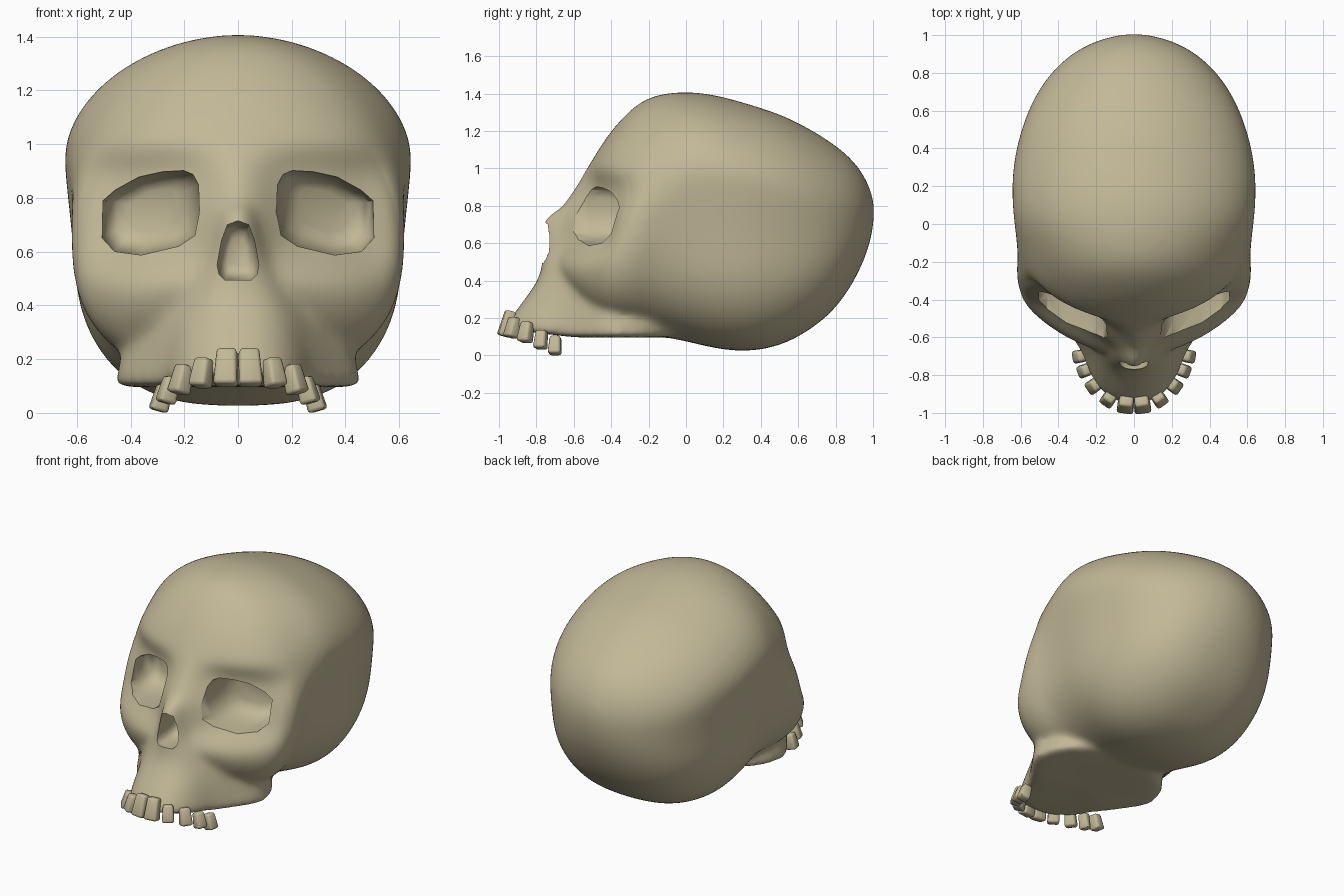
import bpy, bmesh, math
from mathutils import Vector, Matrix

if "Cube" in bpy.data.objects:
    bpy.data.objects.remove(bpy.data.objects["Cube"])

bone = bpy.data.materials.new("bone")
bone.diffuse_color = (0.54, 0.48, 0.31, 1)
bone.use_nodes = True
bone.node_tree.nodes["Principled BSDF"].inputs["Base Color"].default_value = bone.diffuse_color


def add_object(name, bm):
    bmesh.ops.recalc_face_normals(bm, faces=bm.faces)
    me = bpy.data.meshes.new(name)
    bm.to_mesh(me)
    bm.free()
    ob = bpy.data.objects.new(name, me)
    me.materials.append(bone)
    bpy.context.collection.objects.link(ob)
    return ob


def loft(bm, rings):
    """Skin a list of point rings and cap both ends."""
    vs = [[bm.verts.new(p) for p in r] for r in rings]
    n = len(vs[0])
    for a, b in zip(vs, vs[1:]):
        for i in range(n):
            bm.faces.new((a[i], a[(i + 1) % n], b[(i + 1) % n], b[i]))
    bm.faces.new(vs[0])
    bm.faces.new(vs[-1])


def superellipse(w, up, down, n_up, n_down, count=40):
    """Rounded outline with separate upper and lower halves."""
    pts = []
    for i in range(count):
        t = 2 * math.pi * i / count
        c, s = math.cos(t), math.sin(t)
        h, n = (up, n_up) if s >= 0 else (down, n_down)
        pts.append((w * math.copysign(abs(c) ** (2 / n), c),
                    h * math.copysign(abs(s) ** (2 / n), s)))
    return pts


def bake(ob):
    dg = bpy.context.evaluated_depsgraph_get()
    me = bpy.data.meshes.new_from_object(ob.evaluated_get(dg))
    ob.modifiers.clear()
    ob.data = me


def smooth(ob, deg):
    bpy.ops.object.select_all(action='DESELECT')
    ob.select_set(True)
    bpy.context.view_layer.objects.active = ob
    bpy.ops.object.shade_smooth_by_angle(angle=math.radians(deg))


# cranium and cheeks: sections along y (y, half width, bottom, top, widest level, lower n)
sections = [
    (-0.71, 0.13, 0.43, 0.74, 0.40, 2.0), (-0.64, 0.29, 0.34, 0.83, 0.30, 2.0),
    (-0.57, 0.42, 0.26, 0.93, 0.30, 2.1), (-0.46, 0.56, 0.15, 1.12, 0.36, 2.2),
    (-0.38, 0.61, 0.12, 1.23, 0.40, 2.3), (-0.27, 0.63, 0.11, 1.345, 0.44, 2.4),
    (-0.16, 0.62, 0.105, 1.40, 0.54, 2.5), (0.0, 0.64, 0.075, 1.414, 0.65, 2.7),
    (0.15, 0.655, 0.035, 1.398, 0.66, 2.8), (0.32, 0.65, 0.015, 1.35, 0.66, 2.8),
    (0.5, 0.61, 0.045, 1.295, 0.65, 2.7), (0.65, 0.555, 0.125, 1.22, 0.62, 2.6),
    (0.78, 0.475, 0.225, 1.14, 0.58, 2.4), (0.88, 0.375, 0.36, 1.06, 0.55, 2.2),
    (0.95, 0.26, 0.50, 0.97, 0.53, 2.1), (0.99, 0.14, 0.62, 0.88, 0.5, 2.0),
    (1.006, 0.045, 0.73, 0.81, 0.5, 2.0)]
bm = bmesh.new()
rings = []
for y, w, zb, zt, f, n in sections:
    ring = []
    zc = zb + f * (zt - zb)
    for x, z in superellipse(w, zt - zc, zc - zb, 1.95, n):
        z += zc                           # shallow temple hollow
        ramp = min(1, max(0, (y + 0.3) / 0.35))
        x *= 1 - 0.045 * ramp * math.exp(-((z - 0.65) / 0.2) ** 2)
        ring.append((x, y, z))
    rings.append(ring)
loft(bm, rings)

# upper jaw and nose bridge: horizontal slices (z, half width, front y)
rings = []
yc = -0.42
for z, w, yf in [(0.10, 0.285, -0.94), (0.115, 0.30, -0.965), (0.2, 0.285, -0.94),
                 (0.3, 0.27, -0.865), (0.4, 0.25, -0.79), (0.5, 0.20, -0.765),
                 (0.6, 0.16, -0.775), (0.7, 0.11, -0.78), (0.75, 0.1, -0.74),
                 (0.82, 0.1, -0.64)]:
    ring = []
    for x, y in superellipse(w, yc - yf, yc - yf, 2.4, 2.4):
        tilt = max(-0.01, 0.03 * -(yc + y + 0.7) / 0.25) if z < 0.15 else 0
        y = yc + (y if y < 0 else y * 0.7)
        if z < 0.55:                      # flare out into the cheeks
            x *= 1 + 0.55 * min(1, max(0, (y + 0.7) / 0.28)) ** 1.3
        ring.append((x, y, z + tilt))
    rings.append(ring)
loft(bm, rings)
skull = add_object("skull", bm)
sub = skull.modifiers.new("round", 'SUBSURF')
sub.levels = sub.render_levels = 2
r = skull.modifiers.new("blend", 'REMESH')
r.mode, r.voxel_size = 'VOXEL', 0.018
s = skull.modifiers.new("soften", 'SMOOTH')
s.factor, s.iterations = 0.5, 16
bake(skull)
# set the eye region back under the brow
for v in skull.data.vertices:
    if v.co.y < -0.1:
        dx, dz = (abs(v.co.x) - 0.34) / 0.25, (v.co.z - 0.75) / 0.21
        fade = min(1, (-0.1 - v.co.y) / 0.25)
        v.co.y += 0.1 * fade * math.exp(-dx ** 4 - dz ** 4)


# eye sockets and nose opening: bowl-shaped cutters from x-z outlines
def cutter(name, outline, y_back, slant, deep, sign=1):
    cx = sum(p[0] for p in outline) / len(outline)
    cz = sum(p[1] for p in outline) / len(outline)
    rings = []
    for t, k in ((-1.2, 1), (0, 1), (0.4, 0.985), (0.65, 0.94), (0.83, 0.85),
                 (0.94, 0.72), (1, 0.5)):
        ring = []
        for x, z in outline:
            px, pz = cx + (x - cx) * k, cz + (z - cz) * k
            py = t if t < -1 else y_back - deep * (1 - t) + slant * (px - cx)
            ring.append((sign * px, py, pz))
        rings.append(ring)
    b = bmesh.new()
    loft(b, rings)
    ob = add_object(name, b)
    ob.hide_render = True
    ob.hide_set(True)
    return ob


eye = [(0.2, 0.905), (0.28, 0.9), (0.37, 0.88), (0.46, 0.83), (0.505, 0.79),
       (0.507, 0.65), (0.46, 0.6), (0.36, 0.587), (0.22, 0.62), (0.16, 0.66),
       (0.142, 0.75), (0.145, 0.85), (0.165, 0.89)]
half = [(0.04, 0.7), (0.062, 0.64), (0.078, 0.55), (0.07, 0.515), (0.05, 0.495)]
nose = [(0, 0.715)] + half + [(-x, z) for x, z in reversed(half)]
cutters = [cutter("right_eye_cutter", eye, -0.26, 0.5, 0.3),
           cutter("left_eye_cutter", eye, -0.26, 0.5, 0.3, -1),
           cutter("nose_cutter", nose, -0.55, 0, 0.2)]
for c in cutters:
    m = skull.modifiers.new(c.name, 'BOOLEAN')
    m.operation, m.solver, m.object = 'DIFFERENCE', 'EXACT', c
bake(skull)
for c in cutters:
    bpy.data.objects.remove(c)
smooth(skull, 48)

# upper teeth: rounded blocks along the jaw arch (x, y, z, width, height, turn)
teeth = [(0.043, -0.955, 0.17, 0.09, 0.14, 8), (0.133, -0.925, 0.15, 0.075, 0.11, 35),
         (0.21, -0.855, 0.125, 0.075, 0.11, 55), (0.258, -0.775, 0.085, 0.07, 0.1, 70),
         (0.284, -0.7, 0.055, 0.07, 0.1, 80)]
for i, (x, y, z, w, h, a) in enumerate(teeth):
    for side, sg in (("right", 1), ("left", -1)):
        b = bmesh.new()
        bmesh.ops.create_cube(b, size=1)
        for v in b.verts:
            k = 0.82 if v.co.z > 0 else 1
            v.co = Vector((v.co.x * w * k, v.co.y * 0.07 * k, v.co.z * h))
        bmesh.ops.bevel(b, geom=b.edges[:], offset=0.014, segments=2, profile=0.5,
                        affect='EDGES')
        b.transform(Matrix.Translation((sg * x, y, z))
                    @ Matrix.Rotation(math.radians(sg * a), 4, 'Z')
                    @ Matrix.Rotation(math.radians(-16), 4, 'X'))
        smooth(add_object(f"{side}_tooth_{i + 1}", b), 50)
